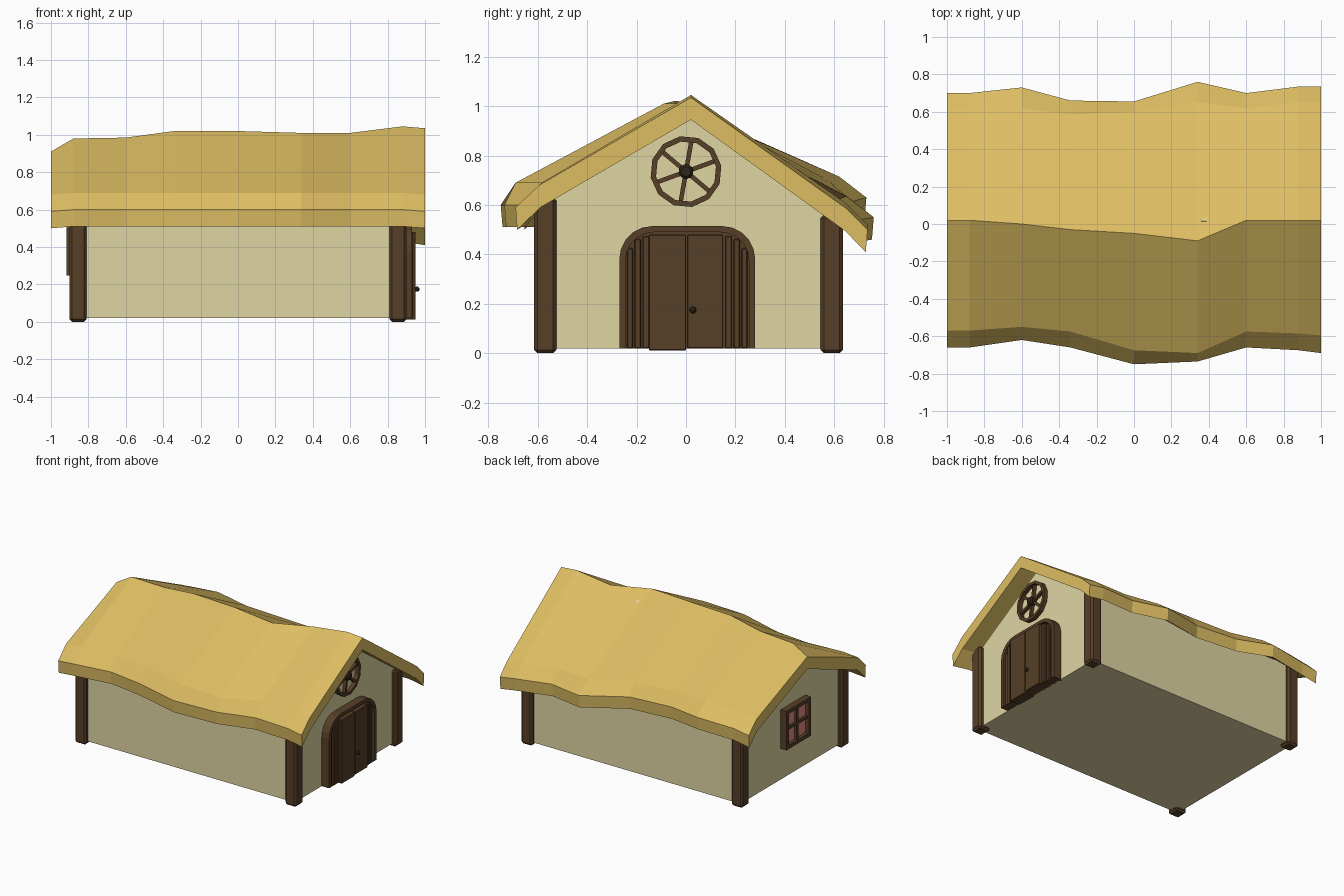
import bpy, bmesh, math
from mathutils import Matrix, Vector

cube = bpy.data.objects.get("Cube")
if cube:
    bpy.data.objects.remove(cube, do_unlink=True)


def material(name, rgb):
    m = bpy.data.materials.new(name)
    m.use_nodes = True
    m.diffuse_color = (*rgb, 1)
    m.node_tree.nodes["Principled BSDF"].inputs["Base Color"].default_value = (*rgb, 1)
    return m


straw = material("straw", (0.73, 0.515, 0.125))
plaster = material("plaster", (0.74, 0.67, 0.37))
wood = material("dark_wood", (0.095, 0.05, 0.02))
iron = material("dark_iron", (0.03, 0.018, 0.01))
glass = material("rose_glass", (0.75, 0.25, 0.22))


def finish(name, bm, mat):
    bmesh.ops.recalc_face_normals(bm, faces=bm.faces)
    mesh = bpy.data.meshes.new(name)
    bm.to_mesh(mesh)
    bm.free()
    mesh.materials.append(mat)
    ob = bpy.data.objects.new(name, mesh)
    bpy.context.collection.objects.link(ob)
    return ob


def box(name, lo, hi, mat, bevel=0.0):
    lo, hi = Vector(lo), Vector(hi)
    bm = bmesh.new()
    bmesh.ops.create_cube(bm, size=1, matrix=Matrix.Translation((lo + hi) / 2)
                          @ Matrix.Diagonal((*(hi - lo), 1)))
    if bevel:
        bmesh.ops.bevel(bm, geom=bm.edges[:], offset=bevel, segments=1, affect='EDGES')
    return finish(name, bm, mat)


def loft(name, rings, mat, closed=False):
    """Skin a list of equal-length closed rings; cap the ends or join them."""
    bm = bmesh.new()
    rows = [[bm.verts.new(p) for p in ring] for ring in rings]
    pairs = list(zip(rows, rows[1:])) + ([(rows[-1], rows[0])] if closed else [])
    for a, b in pairs:
        for i in range(len(a)):
            j = (i + 1) % len(a)
            bm.faces.new((a[i], a[j], b[j], b[i]))
    if not closed:
        bm.faces.new(rows[0])
        bm.faces.new(rows[-1])
    return finish(name, bm, mat)


# Sagging thatch: x, ridge y/z, front eave y, front kink y, back eave y/z, back kink y
stations = [
    (-1.0, .02, .91, -.66, -.57, .70, .59, .61),
    (-.88, .02, .98, -.66, -.57, .70, .61, .61),
    (-.60, .00, .985, -.62, -.55, .73, .63, .62),
    (-.34, -.03, 1.02, -.66, -.575, .66, .61, .585),
    (.00, -.05, 1.02, -.75, -.675, .655, .59, .60),
    (.34, -.09, 1.01, -.735, -.69, .76, .55, .65),
    (.60, .02, 1.01, -.66, -.575, .70, .54, .62),
    (.88, .02, 1.045, -.675, -.585, .735, .52, .65),
    (1.0, .02, 1.035, -.69, -.595, .735, .50, .65),
]
rings = []
for x, ry, rz, fy, fk, by, bz, bk in stations:
    drop = .01 if abs(x) == 1 else 0
    top = [(fy, .6 - drop), (fk, .69 - drop), (ry, rz), (bk, bz + .085), (by, bz)]
    under = [(y * .99, z - .09) for y, z in reversed(top)]
    rings.append([(x, y, z) for y, z in top + under])
loft("thatched_roof", rings, straw)

# Walls with a gable at each end, tucked into the roof
ends = [(-.87, .92, .62), (.87, .97, .55)]
loft("walls", [[(x, -.585, .02), (x, -.585, .62), (x, .015, ridge), (x, .61, back), (x, .61, .02)]
               for x, ridge, back in ends], plaster)

# Corner posts
for sx, end in ((-1, "right"), (1, "left")):
    for y, side, height in ((-.57, "front", .63), (.59, "back", .56 if sx > 0 else .62)):
        box(f"{side}_{end}_post", (sx * .855 - .046, y - .046, 0),
            (sx * .855 + .046, y + .046, height), wood, .014)


def arch(half, top, radius, x, bottom=.02):
    """Outline of a doorway with rounded upper corners."""
    pts = [(half, bottom)]
    for c, start in ((half - radius, 0), (radius - half, 90)):
        for k in range(6):
            a = math.radians(start + k * 18)
            pts.append((c + radius * math.cos(a), top - radius + radius * math.sin(a)))
    pts.append((-half, bottom))
    return [(x, y + .005, z) for y, z in pts]


# Arched doorway: backing, rim, stepped side planks, two leaves, knob
loft("door_backing", [arch(.262, .505, .125, x) for x in (.85, .905)], wood)
outer, inner = (.275, .515, .135), (.25, .49, .115)
loft("door_rim", [arch(*outer, .86), arch(*outer, .93), arch(*inner, .93), arch(*inner, .86)],
     wood, closed=True)
for side, s in (("right", -1), ("left", 1)):
    for i, (a, b, top) in enumerate(((.153, .182, .475), (.188, .213, .462), (.219, .243, .425))):
        ys = sorted((s * a + .005, s * b + .005))
        box(f"door_{side}_plank_{i + 1}", (.87, ys[0], .02), (.935 - i * .008, ys[1], top),
            wood, .004)
    ys = sorted((s * .002 + .003, s * .15))
    box(f"door_{side}_leaf", (.87, ys[0], .012 if s < 0 else .02), (.95, ys[1], .48), wood, .003)
bm = bmesh.new()
bmesh.ops.create_uvsphere(bm, u_segments=8, v_segments=6, radius=.014,
                          matrix=Matrix.Translation((.957, .028, .175)))
finish("door_knob", bm, iron)


# Spoked wheel on the gable
def circle(r, x, n=12):
    return [(x, r * math.cos(math.tau * k / n + .17), .735 + r * math.sin(math.tau * k / n + .17))
            for k in range(n)]


loft("wheel_rim", [circle(.145, .86), circle(.145, .9), circle(.123, .9), circle(.123, .86)],
     wood, closed=True)
loft("wheel_hub", [circle(.03, .86), circle(.03, .905), circle(.02, .915)], iron)
for k in range(6):
    spoke = box(f"wheel_spoke_{k + 1}", (.86, .02, -.009), (.892, .13, .009), wood)
    spoke.data.transform(Matrix.Translation((0, 0, .735))
                         @ Matrix.Rotation(math.radians(20 + 60 * k), 4, 'X'))


# Window on the opposite gable
def square(h, x):
    return [(x, y * h, .39 + z * h) for y, z in ((-1, -1), (1, -1), (1, 1), (-1, 1))]


loft("window_frame", [square(.143, -.86), square(.143, -.918), square(.116, -.918),
                      square(.116, -.86)], wood, closed=True)
loft("window_glass", [square(.125, -.865), square(.125, -.89)], glass)
box("window_upright_bar", (-.908, -.011, .26), (-.87, .011, .52), wood)
box("window_cross_bar", (-.906, -.13, .379), (-.87, .13, .401), wood)
